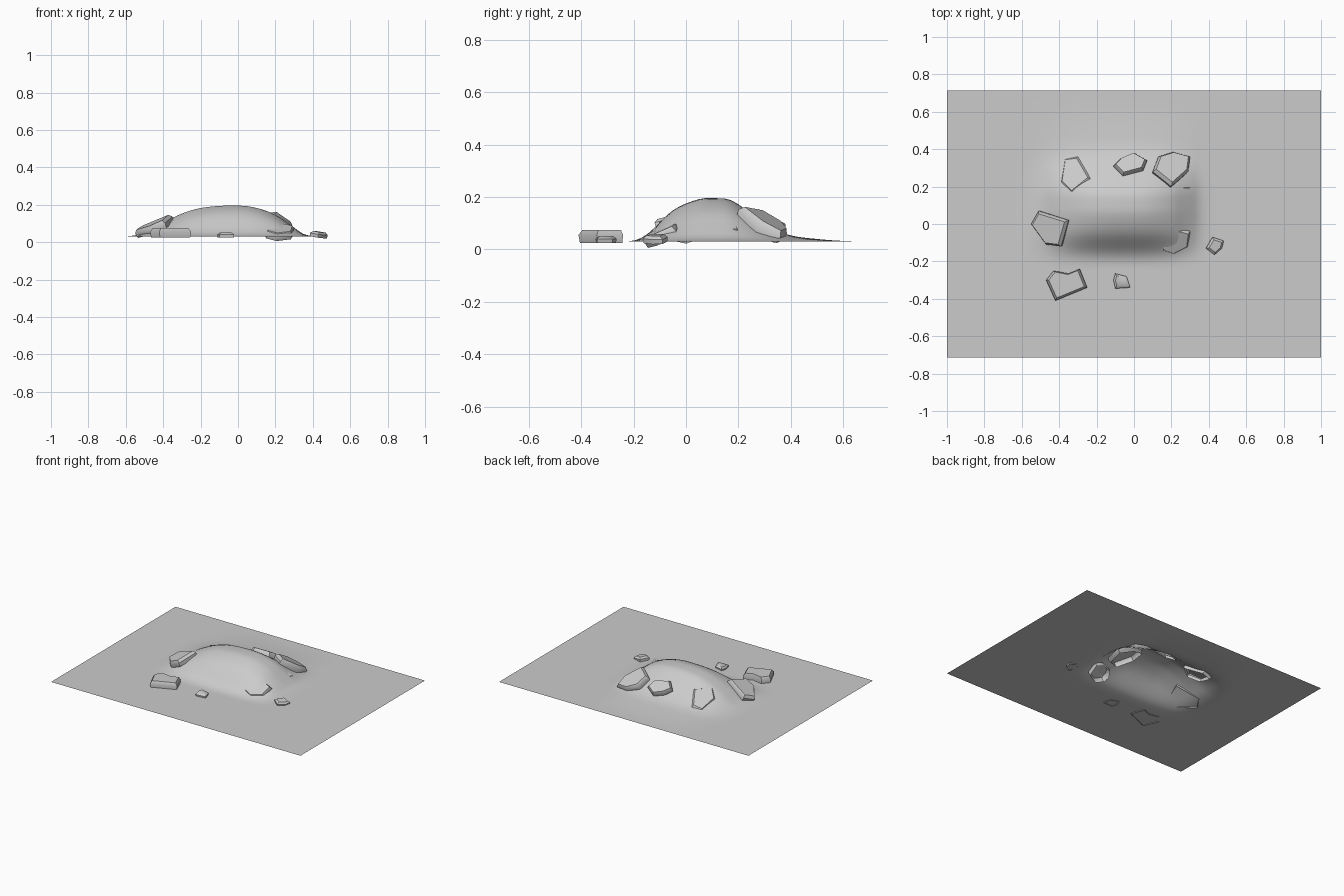
import bpy, bmesh
from mathutils import Vector

cube = bpy.data.objects.get("Cube")
if cube:
    bpy.data.objects.remove(cube, do_unlink=True)

# One plain stone grey for everything
grey = bpy.data.materials.new("stone_grey")
grey.use_nodes = True
colour = (0.6, 0.6, 0.6, 1)
grey.diffuse_color = colour
grey.node_tree.nodes["Principled BSDF"].inputs["Base Color"].default_value = colour

GROUND = 0.03
# Mound profiles: (position, share of full height)
ACROSS = [(-0.62, 0), (-0.5, 0.12), (-0.4, 0.45), (-0.3, 0.74), (-0.2, 0.92), (-0.05, 1),
          (0.08, 0.95), (0.2, 0.7), (0.29, 0.33), (0.36, 0.06), (0.5, 0)]
ALONG = [(-0.24, 0), (-0.16, 0.12), (-0.05, 0.72), (0.05, 0.98), (0.11, 1), (0.17, 0.96),
         (0.25, 0.65), (0.37, 0.2), (0.5, 0.06), (0.7, 0)]


def profile(points, t):
    """Smooth interpolation through a list of profile points."""
    if t <= points[0][0] or t >= points[-1][0]:
        return 0
    slopes = [0] + [(c[1] - a[1]) / (c[0] - a[0]) for a, c in zip(points, points[2:])] + [0]
    for i, ((x0, y0), (x1, y1)) in enumerate(zip(points, points[1:])):
        if t <= x1:
            w = x1 - x0
            u = (t - x0) / w
            return ((1 + 2 * u) * (1 - u) ** 2 * y0 + u * (1 - u) ** 2 * w * slopes[i]
                    + u * u * (3 - 2 * u) * y1 + u * u * (u - 1) * w * slopes[i + 1])


def height(x, y):
    return GROUND + 0.165 * profile(ACROSS, x) * profile(ALONG, y)


def finish(name, bm, angle):
    mesh = bpy.data.meshes.new(name)
    bm.to_mesh(mesh)
    bm.free()
    mesh.materials.append(grey)
    obj = bpy.data.objects.new(name, mesh)
    bpy.context.collection.objects.link(obj)
    bpy.ops.object.select_all(action='DESELECT')
    obj.select_set(True)
    bpy.context.view_layer.objects.active = obj
    bpy.ops.object.shade_smooth_by_angle(angle=angle)


# Ground sheet rising into a mound
bm = bmesh.new()
bmesh.ops.create_grid(bm, x_segments=80, y_segments=58, size=1)
for v in bm.verts:
    v.co.y *= 0.713
    v.co.z = height(v.co.x, v.co.y)
finish("ground_mound", bm, 1.0)


def stone(name, outline, base, tilt, thick, inset=0.86):
    """Tilted slab, open underneath, with a bevelled upper edge."""
    bm = bmesh.new()
    a, b = tilt
    normal = Vector((-a, -b, 1)).normalized()
    pts = [Vector((x, y, 0)) for x, y in outline]
    centre = sum(pts, Vector()) / len(pts)
    rings = []
    for scale, lift in ((0.95, 0), (1, 0.6), (inset, 1)):
        ring = []
        for p in pts:
            d = (p - centre) * scale
            d.z = a * d.x + b * d.y
            # Shift so the upper edge falls on the outline
            pos = centre + d + normal * thick * lift
            pos -= Vector((normal.x, normal.y, 0)) * thick * 0.6
            pos.z += base
            ring.append(bm.verts.new(pos))
        rings.append(ring)
    n = len(pts)
    for low, high in zip(rings, rings[1:]):
        for i in range(n):
            j = (i + 1) % n
            bm.faces.new((low[i], low[j], high[j], high[i]))
    bm.faces.new(rings[-1])
    bmesh.ops.recalc_face_normals(bm, faces=bm.faces)
    if bm.faces[:][-1].normal.z < 0:
        bmesh.ops.reverse_faces(bm, faces=bm.faces)
    finish(name, bm, 0.75)


# Stones on the back slope
stone("back_right_stone", [(-0.37, 0.35), (-0.3, 0.36), (-0.23, 0.24), (-0.33, 0.16), (-0.39, 0.22)],
      0.07, (0.3, -0.4), 0.035)
stone("back_middle_stone", [(-0.11, 0.31), (-0.07, 0.35), (0, 0.38), (0.07, 0.34), (0.05, 0.29), (-0.06, 0.26)],
      0.085, (0, -0.55), 0.045)
stone("back_left_stone", [(0.1, 0.28), (0.13, 0.36), (0.21, 0.385), (0.3, 0.36), (0.29, 0.28), (0.2, 0.2)],
      0.07, (-0.25, -0.5), 0.05)
# Stones on the two ends of the mound
stone("right_end_stone", [(-0.55, 0), (-0.51, 0.07), (-0.35, 0.02), (-0.39, -0.12), (-0.47, -0.11)],
      0.06, (0.45, 0.12), 0.045)
stone("left_end_stone", [(0.14, -0.1), (0.17, -0.05), (0.25, -0.025), (0.3, -0.04), (0.29, -0.12), (0.21, -0.16), (0.15, -0.14)],
      0.035, (-0.1, 0.45), 0.045)
# Half-buried slab in the left slope
stone("buried_slab", [(0.04, 0.03), (0.05, 0.14), (0.18, 0.2), (0.3, 0.2), (0.27, 0.06), (0.13, -0.04)],
      0.1, (-0.48, 0.1), 0.035, 0.95)
# Loose stones lying on the flat ground
stone("front_right_stone", [(-0.47, -0.3), (-0.43, -0.25), (-0.35, -0.265), (-0.29, -0.24), (-0.25, -0.34), (-0.42, -0.41)],
      0.025, (0, 0), 0.05)
stone("front_pebble", [(-0.11, -0.3), (-0.1, -0.265), (-0.04, -0.28), (-0.02, -0.34), (-0.1, -0.345)],
      0.025, (0, 0), 0.026, 0.7)
stone("left_pebble", [(0.385, -0.13), (0.42, -0.07), (0.48, -0.09), (0.47, -0.13), (0.43, -0.165)],
      0.025, (-0.15, 0.05), 0.03, 0.7)
